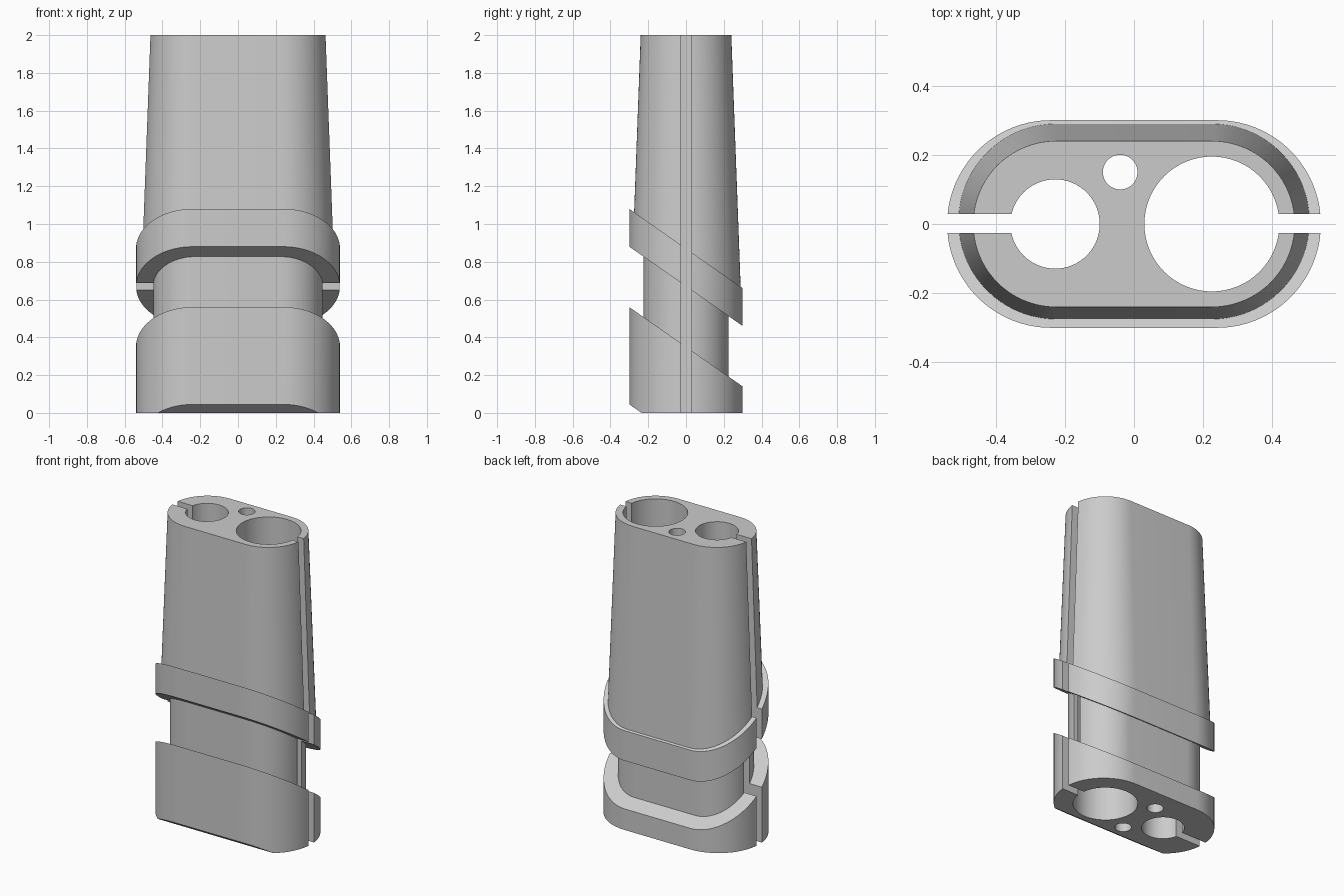
import bpy, bmesh, math
from mathutils import Vector

if "Cube" in bpy.data.objects:
    bpy.data.objects.remove(bpy.data.objects["Cube"], do_unlink=True)

SLANT = Vector((0, 0.7, 1)).normalized()   # normal of every slanted collar face
FRONT = -0.3

grey = bpy.data.materials.new("plain grey")
grey.use_nodes = True
grey.diffuse_color = (0.6, 0.6, 0.6, 1)
grey.node_tree.nodes["Principled BSDF"].inputs["Base Color"].default_value = (0.6, 0.6, 0.6, 1)


def make_object(name, bm):
    bmesh.ops.recalc_face_normals(bm, faces=bm.faces)
    mesh = bpy.data.meshes.new(name)
    bm.to_mesh(mesh)
    bm.free()
    mesh.materials.append(grey)
    obj = bpy.data.objects.new(name, mesh)
    bpy.context.collection.objects.link(obj)
    return obj


def stadium(half, radius, z, steps=40):
    """Rounded outline: two half circles joined by straight sides."""
    points = []
    for side in (1, -1):
        for i in range(steps + 1):
            a = math.pi * (i / steps - 0.5)
            points.append((side * (half + radius * math.cos(a)), side * radius * math.sin(a), z))
    return points


def solid(name, half, r_bottom, r_top, z_bottom, z_top, above=None, below=None):
    """Loft between two outlines, trimmed by slanted planes given by their front height."""
    bm = bmesh.new()
    low = [bm.verts.new(p) for p in stadium(half, r_bottom, z_bottom)]
    high = [bm.verts.new(p) for p in stadium(half, r_top, z_top)]
    bm.faces.new(low[::-1])
    bm.faces.new(high)
    for i in range(len(low)):
        j = (i + 1) % len(low)
        bm.faces.new((low[i], low[j], high[j], high[i]))
    for height, keep_above in ((above, True), (below, False)):
        if height is None:
            continue
        cut = bmesh.ops.bisect_plane(
            bm, geom=bm.verts[:] + bm.edges[:] + bm.faces[:], dist=1e-5,
            plane_co=(0, FRONT, height), plane_no=SLANT,
            clear_inner=keep_above, clear_outer=not keep_above)
        edges = [e for e in cut["geom_cut"] if isinstance(e, bmesh.types.BMEdge)]
        bmesh.ops.edgeloop_fill(bm, edges=edges)
    return make_object(name, bm)


def bore(name, x, y, radius, z_bottom, z_top):
    bpy.ops.mesh.primitive_cylinder_add(
        vertices=64, radius=radius, depth=z_top - z_bottom,
        location=(x, y, (z_bottom + z_top) / 2))
    bpy.context.object.name = name
    return bpy.context.object


def slot(name, x_inner, x_outer):
    bpy.ops.mesh.primitive_cube_add(size=1, location=((x_inner + x_outer) / 2, 0.001, 1))
    obj = bpy.context.object
    obj.name = name
    obj.scale = (abs(x_outer - x_inner), 0.055, 3)
    return obj


def combine(target, tool, operation):
    tool.hide_render = True
    bpy.context.view_layer.update()
    mod = target.modifiers.new(operation.lower(), "BOOLEAN")
    mod.operation, mod.solver, mod.object = operation, "EXACT", tool
    bpy.ops.object.select_all(action="DESELECT")
    bpy.context.view_layer.objects.active = target
    target.select_set(True)
    bpy.ops.object.modifier_apply(modifier=mod.name)
    bpy.data.objects.remove(tool, do_unlink=True)


# Tapered grip, narrow neck and the two slanted collars, fused into one body
body = solid("slotted_sleeve", 0.225, 0.314, 0.24, 0, 2, above=0.96)
neck = solid("neck", 0.225, 0.225, 0.225, 0.02, 1.5, below=1.0)
upper = solid("upper_collar", 0.24, 0.3, 0.3, 0.2, 1.5, above=0.88, below=1.08)
lower = solid("lower_collar", 0.24, 0.3, 0.3, 0, 1, above=0.045, below=0.56)
for part in (upper, neck, lower):
    combine(body, part, "UNION")

# Long bores, the short blind bore and the two end slots
cutters = [
    bore("wide_bore", 0.225, 0, 0.195, -0.1, 2.1),
    bore("medium_bore", -0.228, 0, 0.129, -0.1, 2.1),
    bore("small_bore", -0.04, 0.15, 0.05, -0.1, 2.1),
    bore("blind_bore", -0.04, -0.15, 0.05, -0.1, 0.4),
    slot("left_slot", 0.3, 0.7),
    slot("right_slot", -0.3, -0.7),
]
for cutter in cutters:
    combine(body, cutter, "DIFFERENCE")

bpy.context.view_layer.objects.active = body
body.select_set(True)
bpy.ops.object.shade_smooth_by_angle(angle=math.radians(25))
